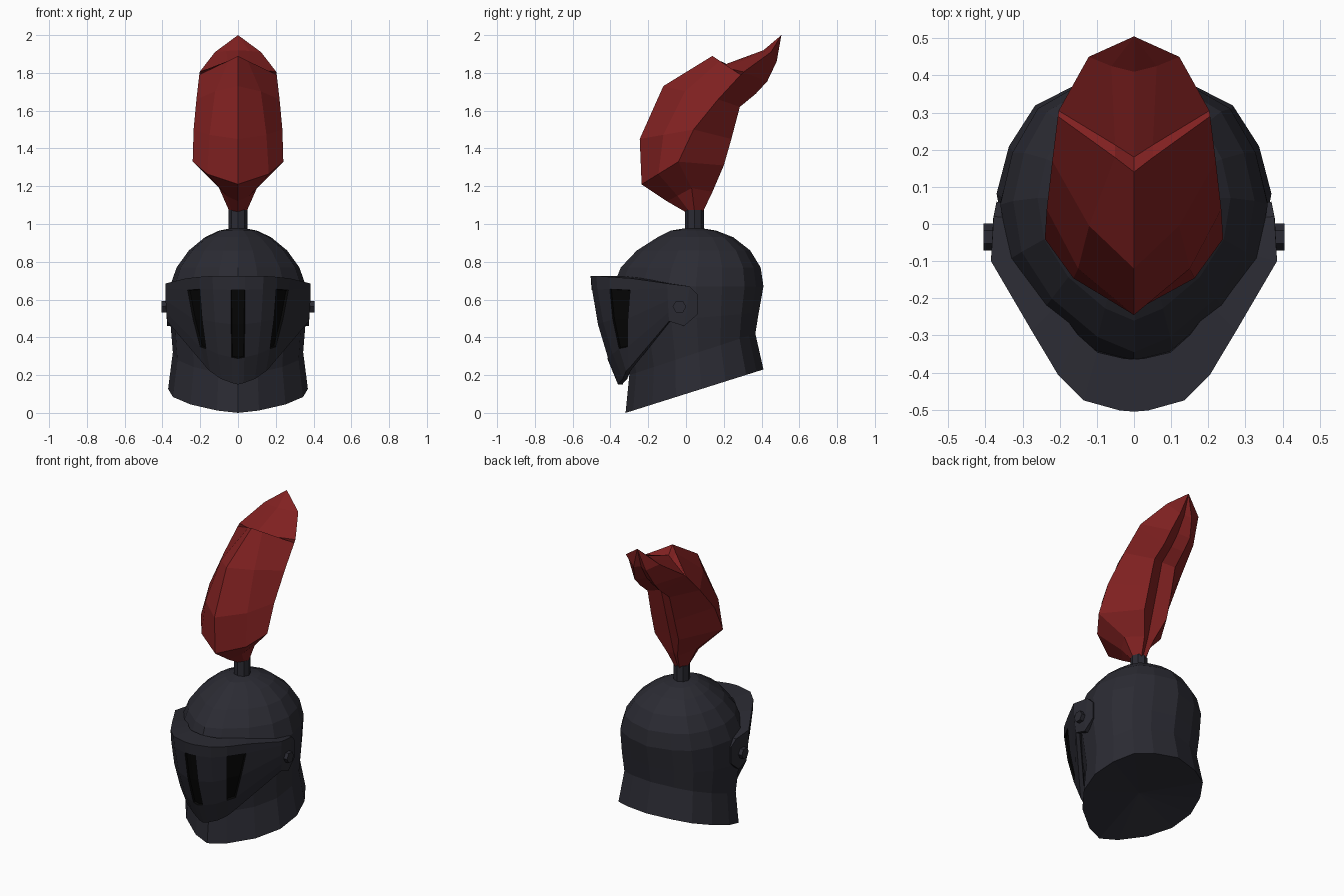
import bpy, bmesh, math
from mathutils import Vector, Matrix

cube = bpy.data.objects.get("Cube")
if cube:
    bpy.data.objects.remove(cube, do_unlink=True)


def material(name, rgb):
    m = bpy.data.materials.new(name)
    m.use_nodes = True
    m.diffuse_color = (*rgb, 1)
    bsdf = next(n for n in m.node_tree.nodes if n.type == 'BSDF_PRINCIPLED')
    bsdf.inputs["Base Color"].default_value = (*rgb, 1)
    bsdf.inputs["Roughness"].default_value = 0.8
    return m


STEEL = material("dark steel", (0.024, 0.024, 0.033))
BLACK = material("slit black", (0.002, 0.002, 0.002))
RED = material("plume red", (0.22, 0.015, 0.015))


def finish(name, bm, *mats):
    mesh = bpy.data.meshes.new(name)
    bm.to_mesh(mesh)
    bm.free()
    for m in mats:
        mesh.materials.append(m)
    bpy.context.collection.objects.link(bpy.data.objects.new(name, mesh))


def mirror_ring(half):
    """Complete a front-to-back half ring with its reflection in x."""
    return half + [(-x, y, z) for x, y, z in reversed(half[1:-1])]


def loft(rings, start=None, end=None):
    """Skin closed rings; each end is a fan to a point, or one flat face."""
    bm = bmesh.new()
    rows = [[bm.verts.new(p) for p in r] for r in rings]
    n = len(rows[0])
    grid = [[bm.faces.new((a[i], a[(i + 1) % n], b[(i + 1) % n], b[i])) for i in range(n)]
            for a, b in zip(rows, rows[1:])]
    for row, tip in ((rows[0], start), (rows[-1], end)):
        if tip is None:
            bm.faces.new(row)
        else:
            t = bm.verts.new(tip)
            for i in range(n):
                bm.faces.new((row[i], row[(i + 1) % n], t))
    bmesh.ops.recalc_face_normals(bm, faces=bm.faces[:])
    return bm, grid


# Helmet shell: one half outline scaled at each level
# (front y, back y, front z, back z, half width)
outline = [(0, -1), (.3, -.89), (.68, -.61), (.93, -.27), (1, .1),
           (.91, .45), (.72, .75), (.43, .9), (0, 1)]
levels = [(-.32, .41, 0, .23, .37), (-.30, .367, .20, .42, .345),
          (-.345, .385, .47, .53, .36), (-.385, .41, .67, .67, .36),
          (-.345, .395, .77, .77, .325), (-.26, .34, .86, .86, .26),
          (-.15, .25, .93, .93, .175), (-.08, .16, .965, .965, .10)]
rings = []
for yf, yb, zf, zb, w in levels:
    rings.append(mirror_ring([(u * w, (yf + yb) / 2 + v * (yb - yf) / 2,
                               (zf + zb) / 2 + v * (zb - zf) / 2) for u, v in outline]))
bm, _ = loft(rings, start=(0, .045, .15), end=(0, .04, .985))
finish("helmet_shell", bm, STEEL)


# Visor: upper edge, lower edge and bulge, from the centre round to the hinge
edges = [((0, -.505, .725), (0, -.36, .15), .03),
         ((.038, -.502, .725), (.03, -.357, .158), .03),
         ((.135, -.475, .725), (.09, -.335, .18), .028),
         ((.205, -.405, .72), (.148, -.317, .22), .025),
         ((.275, -.288, .712), (.163, -.302, .235), .02),
         ((.385, -.1, .685), (.375, -.09, .485), .003),
         ((.378, .02, .67), (.375, -.01, .46), .003),
         ((.37, .06, .63), (.37, .06, .52), 0)]


def visor_section(top, bottom, bulge):
    """Closed section: bulging outer face, wide top rim, thin lower rim."""
    top, bottom = Vector(top), Vector(bottom)
    out = Vector((top.x, top.y, 0)).normalized()
    rim = .055 + .085 * max(0, -top.y - .1) / .4
    outer = [top.lerp(bottom, t) + out * bulge * 4 * t * (1 - t)
             for t in (0, .13, .45, .76, 1)]
    return [top - out * rim] + outer + [bottom - out * .025]


sections = [visor_section(*e) for e in edges]
full = [[(-x, y, z) for x, y, z in s] for s in reversed(sections[1:])] + sections
bm, grid = loft(full)
mid = len(sections) - 1
# Three sight slits: recessed black panels
slits = [grid[c][r] for c in (mid - 4, mid - 1, mid, mid + 3) for r in (2, 3)]
rims = bmesh.ops.inset_region(bm, faces=slits, thickness=.003, depth=-.012,
                              use_even_offset=True)["faces"]
for f in slits + rims:
    f.material_index = 1
finish("visor", bm, STEEL, BLACK)


# Hinge bolts and plume socket
def cylinder(name, sides, radius, depth, matrix):
    bm = bmesh.new()
    bmesh.ops.create_cone(bm, cap_ends=True, segments=sides, radius1=radius,
                          radius2=radius, depth=depth, matrix=matrix)
    finish(name, bm, STEEL)


for side, label in ((1, "left"), (-1, "right")):
    cylinder(label + "_hinge_bolt", 6, .036, .05,
             Matrix.Translation((side * .38, -.035, .562)) @ Matrix.Rotation(math.pi / 2, 4, 'Y'))
cylinder("plume_socket", 8, .05, .13, Matrix.Translation((0, .045, 1.01)))

# Plume: front ridge (y, z), side (x, y, z), back (y, z), shoulder width ratio
feather = [((-.005, 1.065), (.045, .045, 1.065), (.09, 1.065), .7),
           ((-.10, 1.12), (.10, .03, 1.19), (.14, 1.17), .6),
           ((-.235, 1.21), (.24, -.04, 1.33), (.20, 1.31), .68),
           ((-.245, 1.45), (.235, .04, 1.5), (.24, 1.45), .64),
           ((-.12, 1.73), (.22, .17, 1.66), (.285, 1.62), .55),
           ((.14, 1.89), (.205, .29, 1.79), (.37, 1.69), .25),
           ((.18, 1.835), (.203, .305, 1.805), (.43, 1.755), .25),
           ((.41, 1.92), (.122, .45, 1.91), (.48, 1.86), .5)]


def plume_ring(front, side, back, ratio):
    """Front ridge, shoulder, side, back edge, and a groove down the back."""
    ridge, flank = Vector((0, *front)), Vector(side)
    shoulder = ridge.lerp(flank, .15 + .45 * ratio)
    shoulder.x = flank.x * ratio
    edge = Vector((flank.x * .36, *back))
    groove = Vector((0, back[0] - flank.x * .12, back[1] + flank.x * .08))
    return mirror_ring([tuple(p) for p in (ridge, shoulder, flank, edge, groove)])


bm, _ = loft([plume_ring(*f) for f in feather], end=(0, .505, 2.0))
finish("plume", bm, RED)
